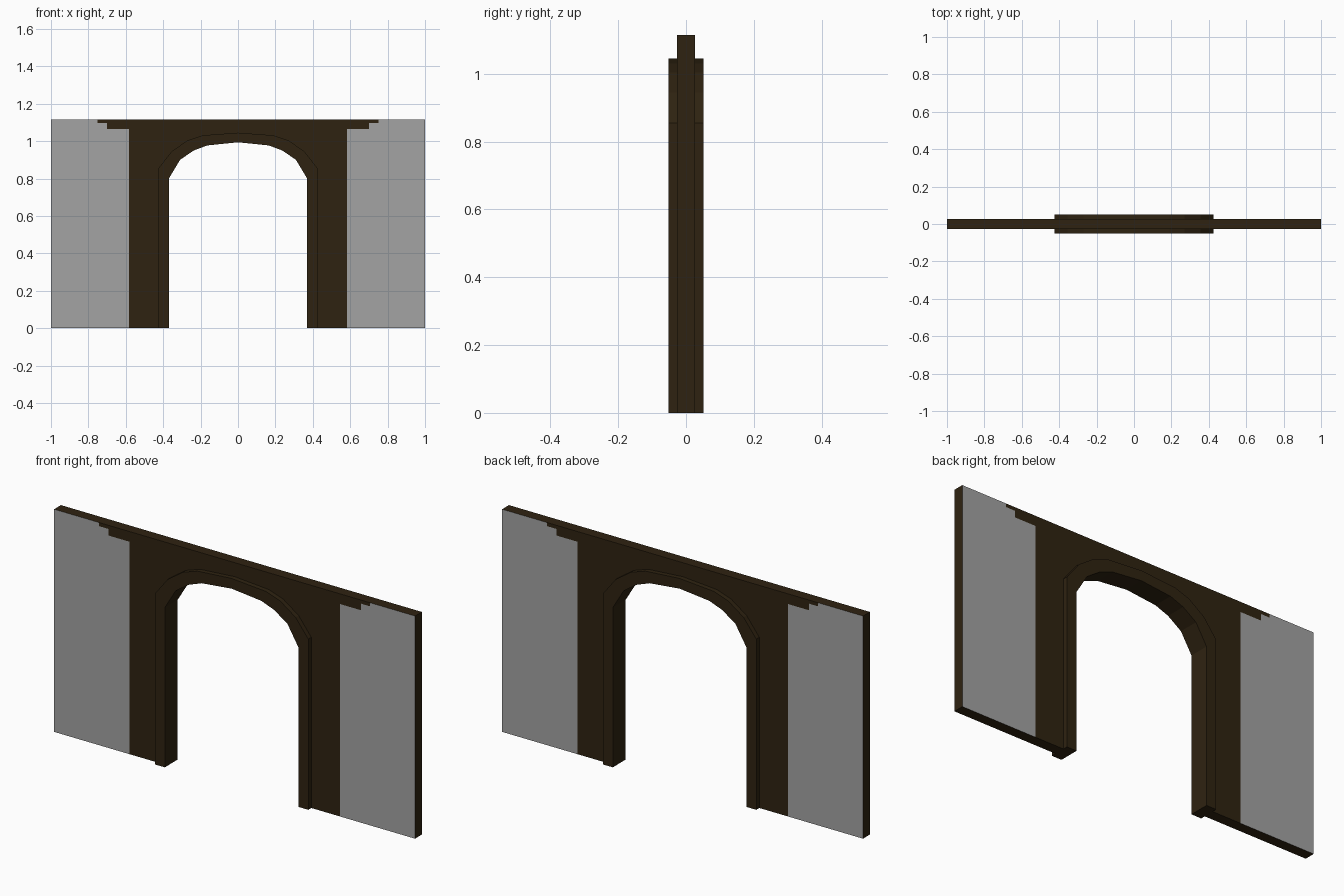
import bpy, bmesh

if "Cube" in bpy.data.objects:
    bpy.data.objects.remove(bpy.data.objects["Cube"])

def material(name, rgb):
    m = bpy.data.materials.new(name)
    m.diffuse_color = (*rgb, 1)
    m.use_nodes = True
    m.node_tree.nodes["Principled BSDF"].inputs["Base Color"].default_value = m.diffuse_color
    return m

BROWN = material("dark brown wood", (0.028, 0.0165, 0.0055))
GREY = material("grey plaster", (0.37, 0.37, 0.37))

def mirrored(half):
    """Right-hand points (ending on x = 0 if shared) followed by their mirror."""
    return half + [(-x, z) for x, z in reversed(half) if x > 0]

def extrude_panels(name, panels, half_depth):
    """Flat (x, z) polygons with a material index, extruded together along y."""
    bm = bmesh.new()
    verts = {}
    for pts, mat in panels:
        vs = []
        for p in pts:
            if p not in verts:
                verts[p] = bm.verts.new((p[0], -half_depth, p[1]))
            vs.append(verts[p])
        bm.faces.new(vs).material_index = mat
    res = bmesh.ops.extrude_face_region(bm, geom=bm.faces[:], use_keep_orig=True)
    moved = [g for g in res["geom"] if isinstance(g, bmesh.types.BMVert)]
    bmesh.ops.translate(bm, verts=moved, vec=(0, 2 * half_depth, 0))
    bmesh.ops.recalc_face_normals(bm, faces=bm.faces[:])
    bm.normal_update()
    # ends, top and underside are always brown
    for f in bm.faces:
        if abs(f.normal.y) < 0.5:
            f.material_index = 0
    me = bpy.data.meshes.new(name)
    bm.to_mesh(me)
    bm.free()
    me.materials.append(BROWN)
    me.materials.append(GREY)
    ob = bpy.data.objects.new(name, me)
    bpy.context.collection.objects.link(ob)
    return ob

TOP = 1.115
# arch outlines, right half from floor to crown
inner = [(0.37, 0), (0.37, 0.80), (0.31, 0.90), (0.237, 0.95), (0.165, 0.977), (0, 0.994)]
outer = [(0.425, 0), (0.425, 0.855), (0.355, 0.945), (0.27, 1.004), (0.19, 1.031), (0, 1.045)]
# stepped border between brown centre and grey side panels
step = [(0.583, 0), (0.583, 1.064), (0.70, 1.064), (0.70, 1.097), (0.75, 1.097), (0.75, TOP)]

# wall: brown centre around the arch, grey panel on each side
side = step + [(1, TOP), (1, 0)]
centre = mirrored(step) + list(reversed(mirrored(outer)))
# mirrored() ends on the left floor, so walk the arch back to the right
centre = mirrored(step) + mirrored([p for p in outer])[::-1]
extrude_panels("wall", [
    (centre, 0),
    (side, 1),
    ([(-x, z) for x, z in reversed(side)], 1),
], 0.027)

# arch trim: strip of quads between the inner and outer outlines
a, b = mirrored(inner), mirrored(outer)
strip = [([a[i], b[i], b[i + 1], a[i + 1]], 0) for i in range(len(a) - 1)]
extrude_panels("arch_trim", strip, 0.051)
